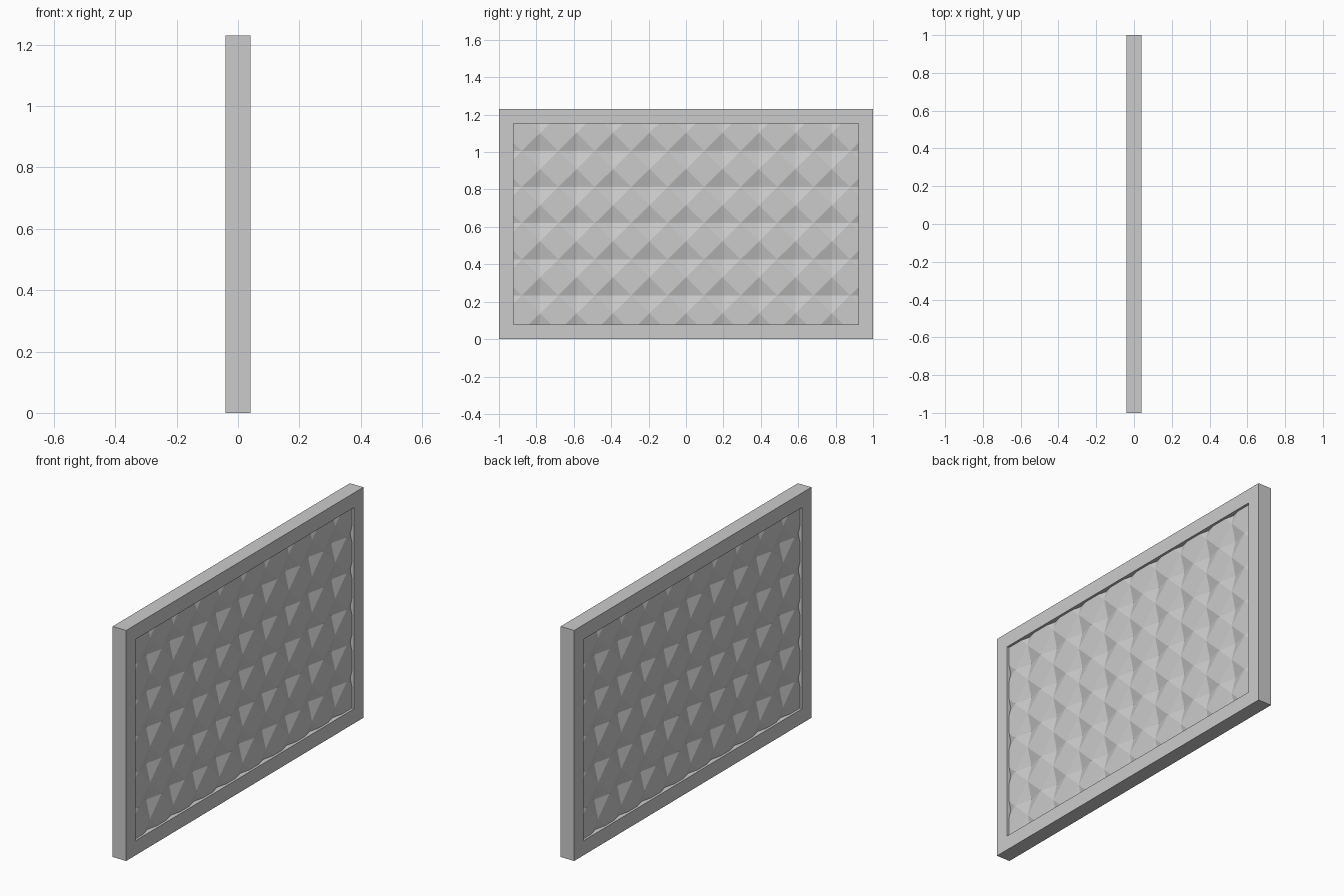
import bpy, bmesh
from mathutils import Vector

if "Cube" in bpy.data.objects:
    bpy.data.objects.remove(bpy.data.objects["Cube"])

H, T, B = 1.23, 0.04, 0.078          # height, half thickness, border width
STEP_Y, STEP_Z, Z0 = 0.0975, 0.0965, 0.041
HIGH, LOW = 0.027, 0.004             # panel surface level and dent bottom


def finish(bm, name):
    mesh = bpy.data.meshes.new(name)
    bm.to_mesh(mesh)
    bm.free()
    obj = bpy.data.objects.new(name, mesh)
    bpy.context.collection.objects.link(obj)
    return obj


# Rectangular frame: rectangle section swept round the four corners
bm = bmesh.new()
rings = []
for sy, sz in ((-1, 0), (1, 0), (1, 1), (-1, 1)):
    ring = []
    for x, inset in ((T, 0), (T, B), (-T, B), (-T, 0)):
        z = H - inset if sz else inset
        ring.append(bm.verts.new((x, sy * (1 - inset), z)))
    rings.append(ring)
for k in range(4):
    a, b = rings[k], rings[(k + 1) % 4]
    for j in range(4):
        n = (j + 1) % 4
        bm.faces.new((a[j], b[j], b[n], a[n]))
bmesh.ops.recalc_face_normals(bm, faces=bm.faces)
finish(bm, "frame")

# Faceted panel: diamond dents between flat diamonds, on both sides
bm = bmesh.new()
for side in (1, -1):
    grid = {}
    for i in range(-10, 11):
        for m in range(13):
            x = LOW if i % 2 == 0 and m % 2 == 0 else HIGH
            grid[i, m] = bm.verts.new((side * x, i * STEP_Y, Z0 + m * STEP_Z))
    for i in range(-10, 10):
        for m in range(12):
            a, b = grid[i, m], grid[i + 1, m]
            c, d = grid[i + 1, m + 1], grid[i, m + 1]
            # split each cell along the ridge
            tris = ((a, b, d), (b, c, d)) if (i + m) % 2 == 0 else ((a, b, c), (a, c, d))
            for t in tris:
                bm.faces.new(t if side > 0 else t[::-1])

# Trim the panel to the frame opening
for co, no in (((0, 1 - B, 0), (0, 1, 0)), ((0, B - 1, 0), (0, -1, 0)),
               ((0, 0, H - B), (0, 0, 1)), ((0, 0, B), (0, 0, -1))):
    bmesh.ops.bisect_plane(bm, geom=bm.verts[:] + bm.edges[:] + bm.faces[:], dist=1e-5,
                           plane_co=Vector(co), plane_no=Vector(no), clear_outer=True)
finish(bm, "faceted_panel")
